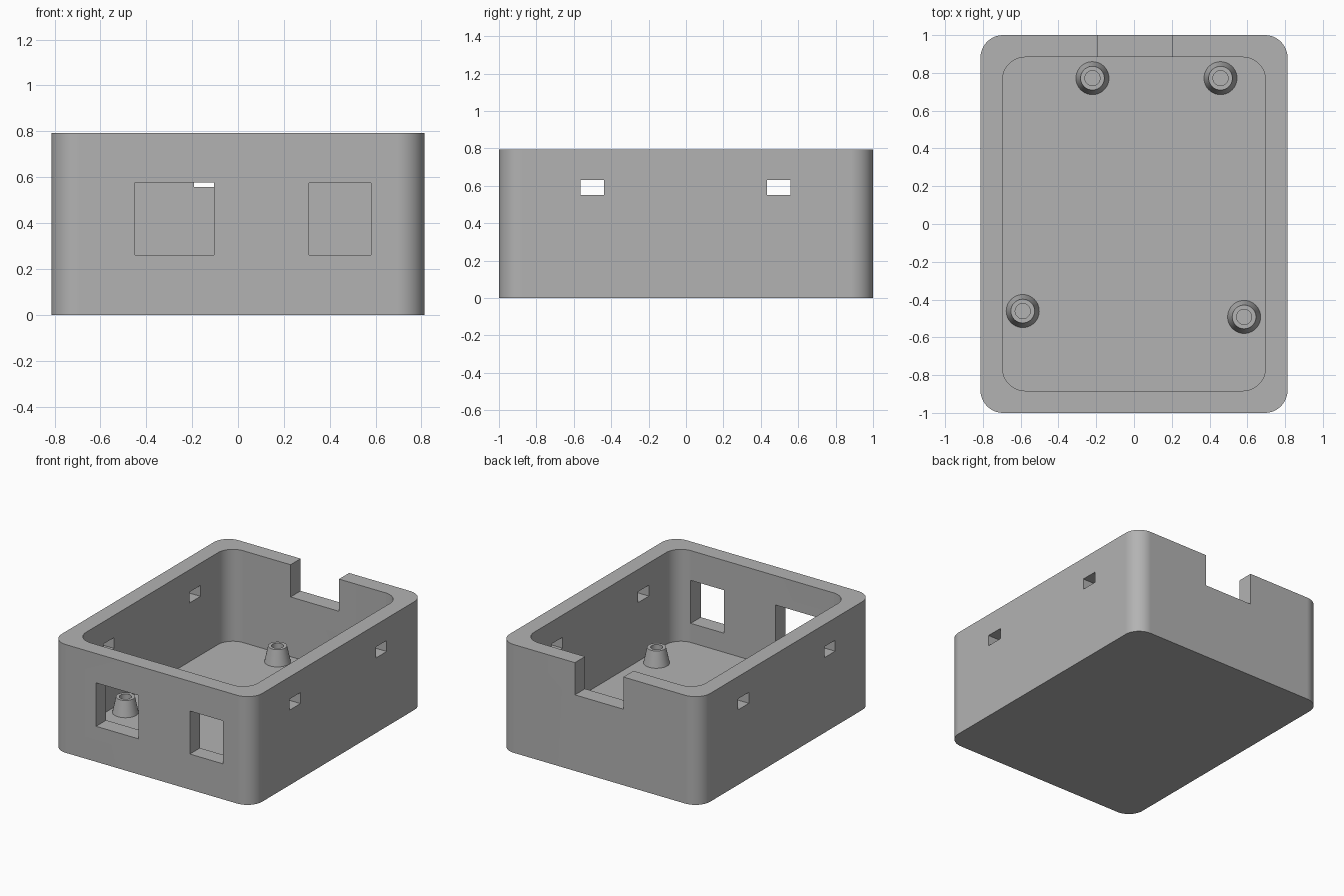
import bpy, bmesh, math
from mathutils import Vector, Matrix

if "Cube" in bpy.data.objects:
    bpy.data.objects.remove(bpy.data.objects["Cube"], do_unlink=True)

WIDTH, DEPTH, HEIGHT = 1.626, 2.0, 0.793
WALL, FLOOR, RADIUS = 0.117, 0.12, 0.12

grey = bpy.data.materials.new("plain_grey")
grey.use_nodes = True
colour = (0.45, 0.45, 0.45, 1)
grey.diffuse_color = colour
grey.node_tree.nodes["Principled BSDF"].inputs["Base Color"].default_value = colour


def make_object(name, bm):
    bmesh.ops.recalc_face_normals(bm, faces=bm.faces)
    mesh = bpy.data.meshes.new(name)
    bm.to_mesh(mesh)
    bm.free()
    mesh.materials.append(grey)
    obj = bpy.data.objects.new(name, mesh)
    bpy.context.collection.objects.link(obj)
    return obj


def activate(obj):
    bpy.ops.object.select_all(action='DESELECT')
    obj.select_set(True)
    bpy.context.view_layer.objects.active = obj


def rounded_block(name, w, d, z0, z1, r, steps=12):
    """Upright block with rounded vertical edges."""
    bm = bmesh.new()
    ring = []
    corners = ((1, 1), (-1, 1), (-1, -1), (1, -1))
    for quarter, (sx, sy) in enumerate(corners):
        for i in range(steps + 1):
            a = (quarter + i / steps) * math.pi / 2
            ring.append(bm.verts.new((sx * (w / 2 - r) + r * math.cos(a),
                                      sy * (d / 2 - r) + r * math.sin(a), z0)))
    base = bm.faces.new(ring)
    top = bmesh.ops.extrude_face_region(bm, geom=[base], use_keep_orig=True)
    verts = [g for g in top["geom"] if isinstance(g, bmesh.types.BMVert)]
    bmesh.ops.translate(bm, verts=verts, vec=(0, 0, z1 - z0))
    return make_object(name, bm)


def box(name, low, high):
    low, high = Vector(low), Vector(high)
    bm = bmesh.new()
    place = Matrix.Translation((low + high) / 2) @ Matrix.Diagonal((*(high - low), 1))
    bmesh.ops.create_cube(bm, size=1, matrix=place)
    return make_object(name, bm)


def cut(target, cutter):
    cutter.hide_render = True
    mod = target.modifiers.new("cut", 'BOOLEAN')
    mod.operation, mod.solver, mod.object = 'DIFFERENCE', 'EXACT', cutter
    activate(target)
    bpy.ops.object.modifier_apply(modifier=mod.name)
    bpy.data.objects.remove(cutter, do_unlink=True)


def smooth(obj):
    activate(obj)
    bpy.ops.object.shade_smooth_by_angle(angle=math.radians(30))
    mod = obj.modifiers.new("flat_wall_normals", 'WEIGHTED_NORMAL')
    mod.keep_sharp = True


# Open tray with rounded corners
case = rounded_block("case", WIDTH, DEPTH, 0, HEIGHT, RADIUS)
cut(case, rounded_block("cavity", WIDTH - 2 * WALL, DEPTH - 2 * WALL,
                        FLOOR, HEIGHT + 0.2, RADIUS))

# Two port windows in the front wall
for x0, x1, z1 in ((-0.45, -0.105, 0.578), (0.31, 0.58, 0.575)):
    cut(case, box("port_cutter", (x0, -1.2, 0.26), (x1, -0.75, z1)))

# Notch in the back rim
cut(case, box("notch_cutter", (-0.192, 0.75, 0.557), (0.2, 1.2, 1)))

# Clip slots through both side walls
for y in (-0.502, 0.497):
    cut(case, box("slot_cutter", (-1, y - 0.063, 0.55), (1, y + 0.063, 0.63)))
smooth(case)

# Tapered hollow standoffs on the floor
PROFILE = ((0.0875, FLOOR), (0.063, 0.235), (0.04, 0.235), (0.04, FLOOR))
posts = {"back_right": (-0.22, 0.772), "back_left": (0.458, 0.772),
         "front_right": (-0.589, -0.461), "front_left": (0.583, -0.492)}
for place, (x, y) in posts.items():
    bm = bmesh.new()
    points = [bm.verts.new((r, 0, z)) for r, z in PROFILE]
    edges = [bm.edges.new(pair) for pair in zip(points, points[1:])]
    bmesh.ops.spin(bm, geom=points + edges, cent=(0, 0, 0), axis=(0, 0, 1),
                   angle=math.tau, steps=40)
    bmesh.ops.remove_doubles(bm, verts=bm.verts, dist=0.0005)
    post = make_object(place + "_standoff", bm)
    post.location = (x, y, 0)
    smooth(post)
